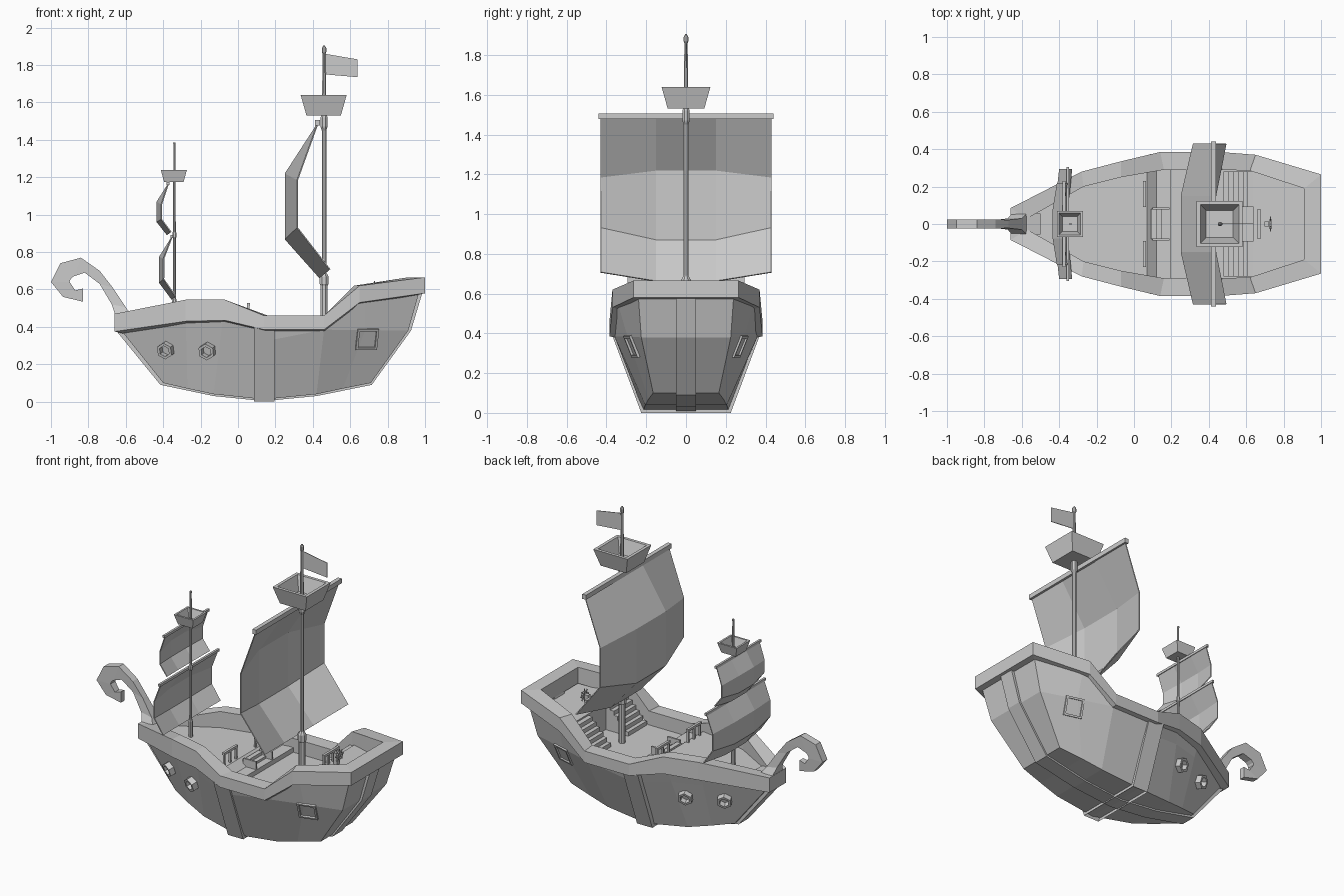
import bpy, bmesh, math
from mathutils import Vector, Matrix
from mathutils.bvhtree import BVHTree

if "Cube" in bpy.data.objects:
    bpy.data.objects.remove(bpy.data.objects["Cube"])


def make(name, verts, faces):
    bm = bmesh.new()
    vs = [bm.verts.new(v) for v in verts]
    for f in faces:
        bm.faces.new([vs[i] for i in f])
    bmesh.ops.remove_doubles(bm, verts=bm.verts, dist=1e-5)
    bmesh.ops.recalc_face_normals(bm, faces=bm.faces)
    me = bpy.data.meshes.new(name)
    bm.to_mesh(me)
    bm.free()
    ob = bpy.data.objects.new(name, me)
    bpy.context.collection.objects.link(ob)
    return ob


def loft(name, rings, closed=True, caps=True):
    n = len(rings[0])
    verts = [p for r in rings for p in r]
    faces = []
    for i in range(len(rings) - 1):
        for j in range(n if closed else n - 1):
            k = (j + 1) % n
            faces.append((i*n + j, i*n + k, (i+1)*n + k, (i+1)*n + j))
    if caps:
        for b in (0, (len(rings) - 1) * n):
            for j in range(n // 2 - 1):
                faces.append((b + j, b + j + 1, b + n - 2 - j, b + n - 1 - j))
    return make(name, verts, faces)


def ribbon(name, rows):
    """Bar in the x-z plane; rows are (outer x, z, inner x, z, half width)."""
    return loft(name, [[(a, -w, b), (a, w, b), (c, w, d), (c, -w, d)] for a, b, c, d, w in rows])


def box(name, c, s):
    x, y, z = c
    a, b, h = (v / 2 for v in s)
    return loft(name, [[(x + i, y - b, z - h), (x + i, y + b, z - h),
                        (x + i, y + b, z + h), (x + i, y - b, z + h)] for i in (-a, a)])


def lathe(name, x, profile, n=8, loop=False):
    prof = profile + profile[:1] if loop else profile
    ph = math.pi / n
    rings = [[(x + r*math.cos(ph + 2*math.pi*i/n), r*math.sin(ph + 2*math.pi*i/n), z)
              for i in range(n)] for r, z in prof]
    n_r = []
    for r, ring in zip(prof, rings):
        n_r.append([(p[0], p[1], p[2]) for p in ring])
    return loft(name, n_r, caps=not loop)


def sail(name, centre, edge, w):
    cols = ((-w, edge), (-w * .35, centre), (w * .35, centre), (w, edge))
    ob = loft(name, [[(x, y, z) for x, z in p] for y, p in cols], False, False)
    m = ob.modifiers.new("cloth", 'SOLIDIFY')
    m.thickness = .006


# Hull
bottom = [(-.40, .07, .10), (-.27, .12, .07), (-.13, .165, .04), (.14, .215, .012),
          (.42, .205, .04), (.56, .188, .07), (.71, .165, .10)]
top = [(-.64, .06, .40), (-.28, .25, .45), (-.08, .31, .45), (.14, .365, .40),
       (.46, .362, .42), (.68, .345, .56), (.97, .24, .59)]
mid = [Vector(b).lerp(Vector(t), .8) for b, t in zip(bottom[:4], top)]
mid += [(.46, .36, .385), (.68, .294, .383), (.91, .225, .38)]
flip = lambda p: (p[0], -p[1], p[2])
hull = loft("hull", [[t, m, b, flip(b), flip(m), flip(t)] for t, m, b in zip(top, mid, bottom)], False)

# Keel strip and midship band
keel = [(-.66, .39), (-.415, .09), (-.13, .03), (.14, .003), (.42, .03), (.715, .09), (.925, .38), (.985, .58)]
ribbon("keel_strip", [(x, z, .14 + (x - .14) * .93, z + .03, .05) for x, z in keel])
u = [(.315, .4), (.375, .4), (.225, 0), (.2, .05)]
u = u + [(-y, z) for y, z in reversed(u)]
loft("hull_band", [[(x, y, z) for y, z in u] for x in (.085, .195)])

# Gunwale rail: outer x, y, top z, bottom z, inner x, y
rail = [(-.66, .085, .47, .375, -.57, .03), (-.28, .28, .545, .43, -.27, .20),
        (-.07, .335, .545, .435, -.07, .25), (.14, .385, .46, .385, .16, .29),
        (.46, .385, .46, .385, .47, .29), (.65, .37, .62, .53, .62, .285),
        (1.0, .265, .665, .58, .91, .19)]
side = [[(x, y, t), (x, y, b), (i, j, b - .02), (i, j, t)] for x, y, t, b, i, j in rail]
loop = side + [[flip(p) for p in r] for r in reversed(side)]
loft("gunwale", loop + loop[:1], caps=False)

# Stepped deck
deck = [(-.60, .04, .44), (-.27, .24, .44), (.07, .31, .44), (.16, .335, .37),
        (.47, .335, .37), (.64, .285, .37), (.64, .33, .54), (.95, .22, .55)]
loft("deck", [[(x, -y, z), (x, y, z)] for x, y, z in deck], False, False)

# Stairs
for s in (-1, 1):
    for i in range(6):
        h = .027 * (i + 1)
        box("aft_stair", (.493 + .026 * i, s * .185, .36 + h / 2), (.03, .19, h + .02))
    box("fore_stair_side", (.145, s * .083, .405), (.09, .012, .09))
for i in range(3):
    box("fore_stair", (.105 + .028 * i, 0, .395 - .01 * i), (.03, .16, .08 - .02 * i))


# Deck railings
def railing(x, y0, y1, z, h, n):
    box("railing_bar", (x, (y0 + y1) / 2, z + h), (.016, abs(y1 - y0) + .02, .015))
    for i in range(n):
        box("railing_post", (x, y0 + (y1 - y0) * i / (n - 1), z + h / 2), (.012, .012, h))


for s in (-1, 1):
    railing(.055, s * .10, s * .22, .44, .08, 3)
railing(.667, -.07, .07, .54, .07, 4)

# Steering wheel
wheel = lathe("steering_wheel", 0, [(.028, -.006), (.028, .006), (.02, .006), (.02, -.006)], 8, True)
wheel.matrix_world = Matrix.Translation((.73, 0, .605)) @ Matrix.Rotation(math.pi / 2, 4, 'Y')
for i in range(4):
    spoke = box("wheel_spoke", (0, 0, 0), (.006, .08, .006))
    spoke.matrix_world = Matrix.Translation((.73, 0, .605)) @ Matrix.Rotation(i * math.pi / 4, 4, 'X')
box("wheel_stand", (.71, 0, .575), (.025, .025, .08))

# Gun ports and windows, seated on the hull sides
tree = BVHTree.FromPolygons([v.co for v in hull.data.vertices], [p.vertices for p in hull.data.polygons])
for s in (-1, 1):
    for name, x, z, n, r, ri, d in (("gun_port", -.38, .28, 6, .046, .03, .035),
                                    ("gun_port", -.16, .275, 6, .046, .03, .035),
                                    ("side_window", .69, .335, 4, .083, .066, .01)):
        loc, nor, _, _ = tree.ray_cast(Vector((x, s, z)), Vector((0, -s, 0)))
        if nor.y * s < 0:
            nor = -nor
        ob = lathe(name, 0, [(r, -.03), (r, d), (ri, d), (ri, -.03)], n, True)
        ob.matrix_world = Matrix.Translation(loc) @ nor.to_track_quat('Z', 'Y').to_matrix().to_4x4()


# Masts and crow's nests
lathe("main_mast", .46, [(.02, .36), (.02, .62), (.026, .63), (.026, .67), (.013, .69), (.013, 1.45),
                         (.02, 1.47), (.02, 1.52), (.012, 1.54), (.009, 1.86), (.013, 1.87),
                         (.013, 1.89), (.004, 1.905)])
lathe("fore_mast", -.34, [(.013, .43), (.013, .54), (.008, .56), (.008, .87), (.012, .88), (.012, .9),
                          (.008, .91), (.006, 1.37), (.007, 1.385)])


def nest(name, x, z0, z1, r0, r1, t):
    q = math.sqrt(2)
    lathe(name, x, [(r0 * q, z0), (r1 * q, z1), ((r1 - t) * q, z1), ((r0 - t) * q, z0 + t)], 4)


nest("main_crows_nest", .458, 1.53, 1.64, .092, .123, .02)
nest("fore_crows_nest", -.343, 1.175, 1.24, .052, .07, .012)

# Sails and yards
sail("main_sail", [(.425, 1.49), (.25, 1.22), (.25, .868), (.435, .66)],
     [(.425, 1.49), (.315, 1.185), (.315, .93), (.49, .705)], .43)
sail("fore_upper_sail", [(-.375, 1.165), (-.435, 1.07), (-.435, .96), (-.38, .89)],
     [(-.375, 1.165), (-.412, 1.055), (-.412, .975), (-.36, .905)], .22)
sail("fore_lower_sail", [(-.355, .882), (-.422, .775), (-.422, .635), (-.355, .545)],
     [(-.355, .882), (-.40, .765), (-.40, .655), (-.335, .56)], .295)
box("main_yard", (.425, 0, 1.492), (.027, .88, .03))
box("fore_upper_yard", (-.374, 0, 1.167), (.014, .46, .016))
box("fore_lower_yard", (-.354, 0, .884), (.014, .61, .016))

# Flag
loft("flag", [[(x, y, a), (x, y + .004, a), (x, y + .004, b), (x, y, b)]
              for x, y, a, b in ((.465, 0, 1.86, 1.75), (.64, 0, 1.83, 1.735))])

# Curled prow
ribbon("prow", [(-.50, .45, -.60, .39, .055), (-.575, .47, -.655, .46, .055),
                (-.60, .505, -.675, .52, .03), (-.67, .61, -.74, .63, .022),
                (-.74, .70, -.82, .69, .024), (-.84, .77, -.88, .67, .025),
                (-.95, .74, -.895, .655, .025), (-1.0, .64, -.90, .64, .025),
                (-.935, .56, -.87, .595, .022), (-.83, .535, -.83, .605, .018)])
